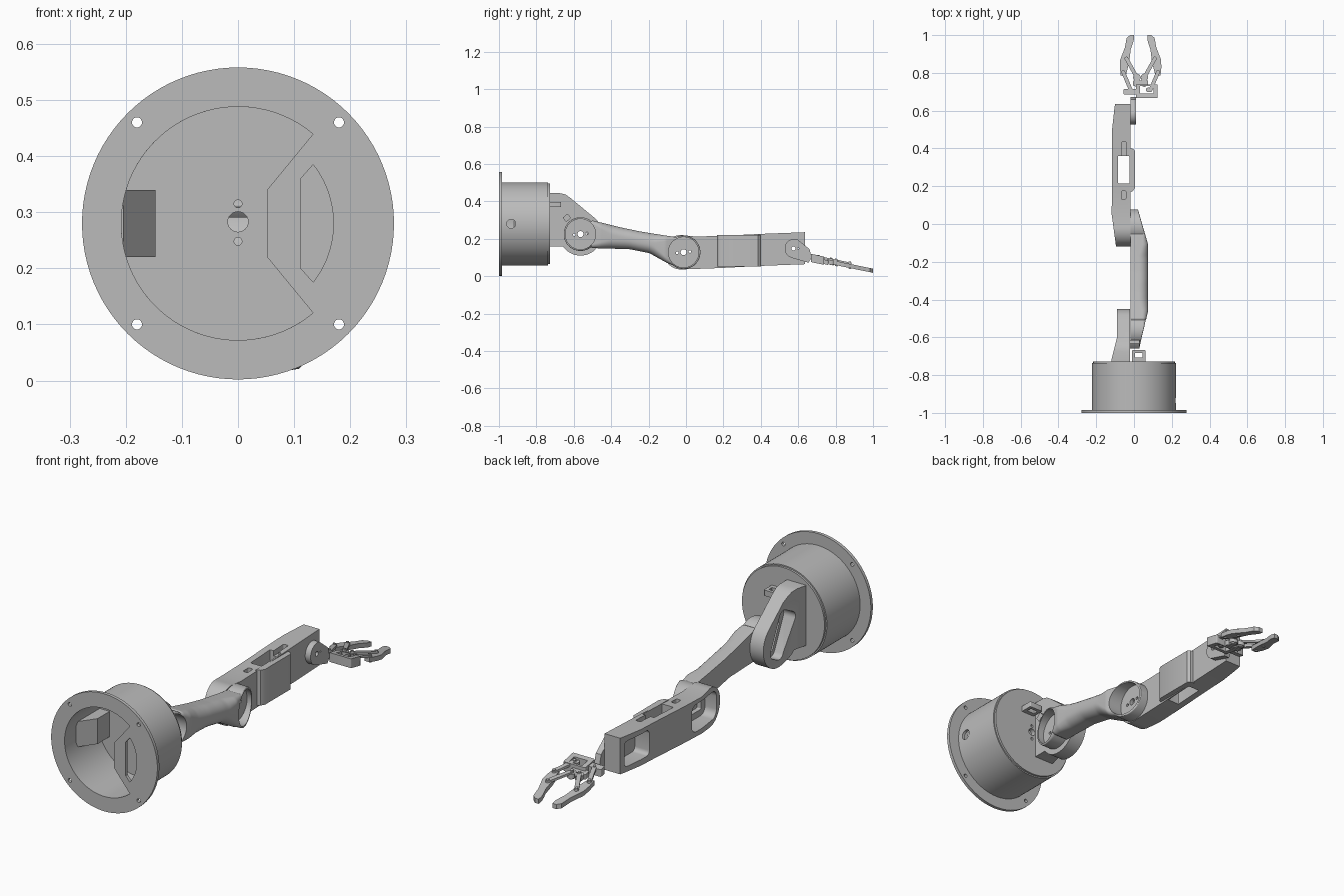
import bpy, bmesh, math
from mathutils import Matrix

if "Cube" in bpy.data.objects:
    bpy.data.objects.remove(bpy.data.objects["Cube"])

grey = bpy.data.materials.new("plain grey")
grey.use_nodes = True
grey.diffuse_color = (0.5, 0.5, 0.5, 1)
grey.node_tree.nodes["Principled BSDF"].inputs["Base Color"].default_value = (0.5, 0.5, 0.5, 1)

AXES = {"X": lambda t, u, v: (t, u, v), "Y": lambda t, u, v: (u, t, v), "Z": lambda t, u, v: (u, v, t)}


# ---------- helpers ----------
def loft(name, rings):
    """Closed skin through rings of equal point count."""
    bm = bmesh.new()
    rows = [[bm.verts.new(p) for p in ring] for ring in rings]
    n = len(rows[0])
    bm.faces.new(rows[0])
    bm.faces.new(rows[-1])
    for a, b in zip(rows, rows[1:]):
        for i in range(n):
            j = (i + 1) % n
            bm.faces.new((a[i], a[j], b[j], b[i]))
    bmesh.ops.recalc_face_normals(bm, faces=bm.faces)
    mesh = bpy.data.meshes.new(name)
    bm.to_mesh(mesh)
    bm.free()
    mesh.materials.append(grey)
    obj = bpy.data.objects.new(name, mesh)
    bpy.context.collection.objects.link(obj)
    return obj


def prism(name, pts, axis, a, b):
    f = AXES[axis]
    return loft(name, [[f(t, u, v) for u, v in pts] for t in (a, b)])


def arc(cu, cv, r, a0, a1, n=24):
    angles = [math.radians(a0 + (a1 - a0) * i / n) for i in range(n + 1)]
    return [(cu + r * math.cos(t), cv + r * math.sin(t)) for t in angles]


def disc(name, cu, cv, r, axis, a, b, n=48):
    return prism(name, arc(cu, cv, r, 0, 360, n)[:-1], axis, a, b)


def rounded(cu, cv, w, h, r=0.015, tilt=0):
    pts = []
    for k, (su, sv) in enumerate(((1, 1), (-1, 1), (-1, -1), (1, -1))):
        pts += arc(su * (w / 2 - r), sv * (h / 2 - r), r, 90 * k, 90 * k + 90, 5)
    c, s = math.cos(math.radians(tilt)), math.sin(math.radians(tilt))
    return [(cu + u * c - v * s, cv + u * s + v * c) for u, v in pts]


def boolean(obj, cutters, op="DIFFERENCE"):
    for c in cutters:
        m = obj.modifiers.new("cut", "BOOLEAN")
        m.operation, m.object, m.solver = op, c, "EXACT"
    bpy.context.view_layer.update()
    done = obj.evaluated_get(bpy.context.evaluated_depsgraph_get())
    mesh = bpy.data.meshes.new_from_object(done)
    obj.modifiers.clear()
    obj.data = mesh
    for c in cutters:
        bpy.data.objects.remove(c)
    return obj


def lerp(table, y):
    for (y0, v0), (y1, v1) in zip(table, table[1:]):
        if y <= y1:
            return v0 + (v1 - v0) * max(0, (y - y0) / (y1 - y0))
    return table[-1][1]


# ---------- base housing ----------
ZC = 0.28
flange = disc("base_flange", 0, ZC, 0.278, "Y", -1, -0.985, 96)
mouth = arc(0, ZC, 0.208, 50, 310, 60) + [(0.052, 0.22), (0.052, 0.34)]
boolean(flange, [prism("mouth", mouth, "Y", -1.1, -0.9),
                 prism("slot", arc(0, ZC, 0.17, -38, 38) + [(0.112, 0.36), (0.112, 0.2)], "Y", -1.1, -0.9)]
        + [disc("bolt", sx * 0.18, ZC + sz * 0.18, 0.009, "Y", -1.1, -0.9, 20)
           for sx in (-1, 1) for sz in (-1, 1)])
housing = disc("base_housing", 0, ZC, 0.222, "Y", -0.986, -0.737, 96)
boolean(housing, [disc("bore", 0, ZC, 0.208, "Y", -1.1, -0.6, 96),
                  disc("port", -0.935, ZC, 0.024, "X", 0.15, 0.3, 24)])
turntable = disc("turntable", 0, ZC, 0.216, "Y", -0.75, -0.727, 96)
boolean(turntable, [disc("hole", 0, z, r, "Y", -1, -0.6, 24)
                    for z, r in ((0.283, 0.018), (0.315, 0.007), (0.248, 0.007))])
prism("inner_wedge", [(-0.205, -0.92), (-0.147, -0.84), (-0.147, -0.745), (-0.205, -0.745)], "Z", 0.22, 0.34)

# ---------- shoulder bracket ----------
SY, SZ, EY, EZ = -0.564, 0.225, -0.013, 0.128
side = [(-0.73, 0.444), (-0.675, 0.444), (-0.645, 0.437), (-0.62, 0.42), (-0.505, 0.325)]
side += arc(SY, SZ, 0.115, 45, -145) + [(-0.67, 0.16), (-0.73, 0.16)]
bracket = prism("shoulder_bracket", side, "X", -0.2, -0.02)
plan = [(-0.12, -0.8), (-0.12, -0.72), (-0.09, -0.6), (-0.09, -0.4), (0.1, -0.4), (0.1, -0.8)]
boolean(bracket, [prism("plan", plan, "Z", 0, 1)], "INTERSECT")
boolean(bracket, [prism("pocket", rounded(-0.585, 0.255, 0.22, 0.1, 0.03, 115), "X", -0.3, -0.045),
                  prism("window", rounded(-0.575, 0.24, 0.13, 0.07, 0.004, 115), "X", -0.3, 0.1)])
clip = prism("cable_clip", rounded(0.025, -0.70, 0.07, 0.066, 0.005), "Z", 0.37, 0.397)
boolean(clip, [prism("hole", rounded(0.025, -0.695, 0.04, 0.025, 0.003), "Z", 0.3, 0.5)])
prism("arm_peg", rounded(-0.637, 0.312, 0.035, 0.03, 0.003, 40), "X", -0.02, 0.03)

# ---------- upper arm ----------
JR = 0.09
top = [(-0.50, 0.298), (-0.355, 0.262), (-0.25, 0.24), (-0.14, 0.222), (-0.06, 0.21)]
low = [(-0.50, 0.15), (-0.42, 0.148), (-0.30, 0.144), (-0.195, 0.123), (-0.1, 0.07), (-0.06, 0.055)]
outer = [(-0.65, 0.03), (-0.62, 0.036), (-0.46, 0.075), (-0.11, 0.075), (0.08, 0.02)]
corner = [(-0.56, 0.004), (-0.4, 0.05), (-0.17, 0.05), (-0.03, 0.004)]


def arm_ring(y):
    hi, lo = [], []
    for cy, cz in ((SY, SZ), (EY, EZ)):
        if abs(y - cy) < JR:
            h = math.sqrt(JR * JR - (y - cy) ** 2)
            hi.append(cz + h)
            lo.append(cz - h)
    if top[0][0] <= y <= top[-1][0]:
        hi.append(lerp(top, y))
        lo.append(lerp(low, y))
    z1, z0, xo = max(hi), min(lo), lerp(outer, y)
    r = min(lerp(corner, y), (z1 - z0) * 0.45)
    pts = arc(xo - r, z1 - r, r, 90, 0, 8) + arc(xo - r, z0 + r, r, 0, -90, 8)
    return [(x, y, z) for x, z in [(-0.018, z0), (-0.018, z1)] + pts]


start, end, steps = SY - JR + 0.0005, EY + JR - 0.0005, 90
ends = [start + 0.002, start + 0.004, end - 0.004, end - 0.002]
stations = sorted([start + (end - start) * i / steps for i in range(steps + 1)] + ends)
arm = loft("upper_arm", [arm_ring(y) for y in stations])
cuts = []
for cy, cz in ((SY, SZ), (EY, EZ)):
    cuts.append(disc("cup", cy, cz, 0.081, "X", 0.0, 0.2, 64))
    cuts += [disc("hole", cy + d, cz + d * 0.1, r, "X", -0.2, 0.2, 24)
             for d, r in ((0, 0.016), (-0.034, 0.007), (0.034, 0.007))]
boolean(arm, cuts)

# ---------- forearm ----------
side = [(0.635, 0.064), (0.635, 0.235), (0.40, 0.226), (0.17, 0.215), (0.05, 0.212)]
side += arc(EY - 0.014, EZ, 0.092, 80, 270) + [(0.17, 0.043), (0.40, 0.055)]
forearm = prism("forearm", side, "X", -0.2, -0.018)
plan = [(0.1, -0.2), (-0.09, -0.2), (-0.095, -0.12), (-0.118, 0.05), (-0.116, 0.5),
        (-0.104, 0.61), (-0.09, 0.7), (0.1, 0.7)]
boolean(forearm, [prism("plan", plan, "Z", -1, 1)], "INTERSECT")
boolean(forearm, [prism("elbow_pocket", rounded(0.02, 0.128, 0.21, 0.13, 0.035), "X", -0.3, -0.04),
                  prism("elbow_window", rounded(0.0, 0.128, 0.11, 0.07, 0.004), "X", -0.3, 0.1),
                  prism("wrist_pocket", rounded(0.525, 0.147, 0.17, 0.12, 0.02), "X", -0.3, -0.04),
                  prism("wrist_window", rounded(0.572, 0.148, 0.07, 0.05, 0.004), "X", -0.3, 0.1),
                  prism("slot", rounded(-0.055, 0.288, 0.06, 0.145, 0.003), "Z", -1, 1),
                  prism("notch_far", rounded(-0.053, 0.395, 0.026, 0.08, 0.008), "Z", 0.2, 0.4),
                  prism("notch_near", rounded(-0.055, 0.153, 0.024, 0.042, 0.005), "Z", 0.19, 0.4)])
panel = [(-0.025, 0.165), (-0.005, 0.175), (0.006, 0.195), (0.006, 0.385), (-0.005, 0.398), (-0.025, 0.4)]
prism("forearm_panel", panel, "Z", 0.052, 0.219)

# ---------- wrist ----------
wrist = prism("wrist_plate", arc(0.58, 0.148, 0.052, 75, 250) + [(0.655, 0.072), (0.672, 0.1), (0.66, 0.145)],
              "X", -0.018, 0.01)
boolean(wrist, [disc("hole", 0.575 + d, 0.148, r, "X", -0.2, 0.2, 20) for d, r in ((0, 0.011), (0.026, 0.004))])

# ---------- gripper, built flat and then tilted forward ----------
GX = 0.035


def bar(name, p, q, w, z0, z1):
    a = math.degrees(math.atan2(q[1] - p[1], q[0] - p[0]))
    return prism(name, arc(*p, w, a + 90, a + 270, 10) + arc(*q, w, a - 90, a + 90, 10), "Z", z0, z1)


palm = prism("palm_frame", rounded(0.067, 0.703, 0.115, 0.072, 0.004), "Z", -0.022, 0.022)
boolean(palm, [prism("hole", rounded(0.067, 0.71, 0.07, 0.04, 0.003), "Z", -1, 1)])
grip = [palm,
        prism("palm_tab", rounded(-0.015, 0.70, 0.08, 0.03, 0.005), "Z", -0.018, 0.016),
        prism("palm_bridge", rounded(GX, 0.745, 0.08, 0.03, 0.005), "Z", -0.018, 0.006),
        disc("servo_horn", 0.075, 0.71, 0.012, "Z", -0.02, 0.018, 20)]
finger = [(0.105, 0.785), (0.11, 0.83), (0.108, 0.87), (0.083, 0.935), (0.074, 0.985), (0.056, 1.0),
          (0.036, 1.0), (0.036, 0.975), (0.043, 0.95), (0.052, 0.925), (0.06, 0.86), (0.078, 0.785)]
for s, tag in ((1, "left"), (-1, "right")):
    at = lambda d, y: (GX + s * d, y)
    base, knuckle, gear, joint = at(0.052, 0.709), at(0.092, 0.804), at(0.02, 0.776), at(0.075, 0.876)
    grip += [prism(tag + "_finger", [at(*p) for p in finger], "Z", -0.011, 0.011),
             bar(tag + "_outer_link", base, knuckle, 0.01, 0.008, 0.019),
             bar(tag + "_inner_link", gear, joint, 0.01, 0.008, 0.019),
             bar(tag + "_gear_arm", at(0.02, 0.74), gear, 0.014, -0.014, 0.006),
             disc(tag + "_gear", *gear, 0.02, "Z", -0.008, 0.012, 14)]
    grip += [disc(tag + "_pin", *p, 0.007, "Z", -0.016, 0.024, 16) for p in (base, knuckle, gear, joint)]
tilt = Matrix.Identity(4)
tilt[2][1] = -0.206
tilt[2][3] = 0.097 + 0.206 * 0.67
for obj in grip:
    obj.data.transform(tilt)

# ---------- smooth shading with sharp edges kept ----------
bpy.ops.object.select_all(action="DESELECT")
for obj in bpy.context.collection.objects:
    if obj.type == "MESH" and grey.name in obj.data.materials:
        obj.select_set(True)
        bpy.context.view_layer.objects.active = obj
bpy.ops.object.shade_smooth_by_angle(angle=math.radians(30))
